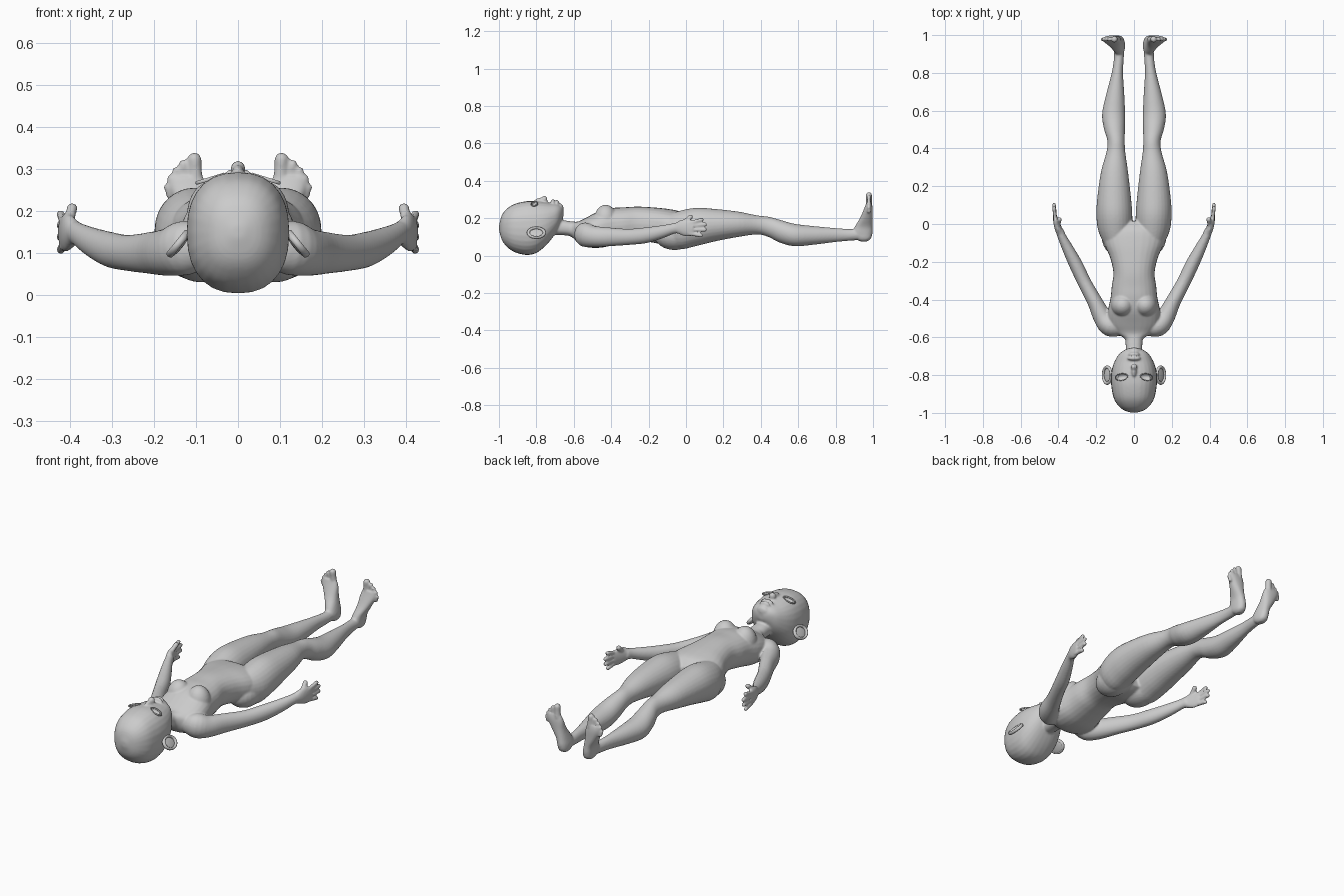
import bpy, bmesh
from math import pi, sin, cos, copysign
from mathutils import Vector, Matrix

if "Cube" in bpy.data.objects:
    bpy.data.objects.remove(bpy.data.objects["Cube"])


def spline(rows, n=4):
    """Catmull-Rom interpolation of section rows."""
    out = []
    for i in range(len(rows) - 1):
        a, b, c, d = (Vector(rows[max(0, min(len(rows) - 1, i + k))]) for k in (-1, 0, 1, 2))
        for j in range(n):
            t = j / n
            out.append(0.5 * (2 * b + (c - a) * t + (2 * a - 5 * b + 4 * c - d) * t * t
                              + (3 * b - a - 3 * c + d) * t ** 3))
    return out + [Vector(rows[-1])]


def loft(bm, rows, ref=(0, 0, 1), axis=None, p=2.0, side=1, n=4, seg=28):
    """Closed tube through rows of (x, y, z, half width, half depth)."""
    pts = spline(rows, n)
    rings = []
    for i, r in enumerate(pts):
        c = Vector(r[:3])
        if axis:
            t = Vector(axis)
        else:
            t = (Vector(pts[min(i + 1, len(pts) - 1)][:3]) - Vector(pts[max(i - 1, 0)][:3])).normalized()
        u = t.cross(Vector(ref)).normalized()
        v = u.cross(t)
        ring = []
        for k in range(seg):
            a = 2 * pi * k / seg
            ca, sa = (copysign(abs(f) ** (2 / p), f) for f in (cos(a), sin(a)))
            q = c + u * r[3] * ca + v * r[4] * sa
            ring.append(bm.verts.new((q.x * side, q.y, q.z)))
        rings.append(ring)
    for a, b in zip(rings, rings[1:]):
        for k in range(seg):
            bm.faces.new((a[k], a[(k + 1) % seg], b[(k + 1) % seg], b[k]))
    bm.faces.new(rings[0])
    bm.faces.new(rings[-1])


def slab(rows):
    """(y, centre x, half width, low z, high z) to loft rows."""
    return [(x, y, (lo + hi) / 2, w, (hi - lo) / 2) for y, x, w, lo, hi in rows]


def blob(bm, c, r, rot=0.0):
    m = Matrix.Translation(c) @ Matrix.Rotation(rot, 4, 'Z') @ Matrix.Diagonal((*r, 1))
    bmesh.ops.create_uvsphere(bm, u_segments=24, v_segments=16, radius=1, matrix=m)


def digit(bm, p, q, r, ref, side):
    """Finger or toe with a rounded tip."""
    p, q = Vector(p), Vector(q)
    d = (q - p).normalized()
    rows = [(p, 1), (p.lerp(q, .5), .95), (q - d * r, 1), (q - d * r * .4, .8), (q, .15)]
    loft(bm, [(*c, r * f, r * f) for c, f in rows], ref=ref, side=side, n=3, seg=14)


def finish(bm, name):
    bmesh.ops.recalc_face_normals(bm, faces=bm.faces)
    me = bpy.data.meshes.new(name)
    bm.to_mesh(me)
    bm.free()
    me.polygons.foreach_set("use_smooth", [True] * len(me.polygons))
    ob = bpy.data.objects.new(name, me)
    bpy.context.collection.objects.link(ob)
    return ob


body = bmesh.new()
Y = (0, 1, 0)

# Head, lying on its back
loft(body, slab([(-.999, 0, .015, .135, .165), (-.985, 0, .055, .085, .215), (-.96, 0, .085, .05, .248),
                 (-.92, 0, .108, .02, .275), (-.86, 0, .12, .004, .29), (-.81, 0, .122, .01, .292),
                 (-.77, 0, .117, .035, .288), (-.73, 0, .104, .075, .282), (-.69, 0, .08, .13, .277),
                 (-.667, 0, .05, .18, .265), (-.655, 0, .02, .21, .245)]), axis=Y, p=2.35)
# Nose, lips and chin
blob(body, (0, -.775, .292), (.014, .035, .018))
blob(body, (0, -.757, .3), (.018, .016, .02))
blob(body, (0, -.711, .284), (.036, .012, .018))
blob(body, (0, -.69, .28), (.03, .012, .018))
blob(body, (0, -.672, .25), (.035, .018, .028))

# Neck and torso
loft(body, slab([(-.74, 0, .045, .11, .2), (-.64, 0, .044, .108, .187), (-.605, 0, .052, .095, .182),
                 (-.575, 0, .1, .065, .183), (-.53, 0, .135, .045, .205), (-.46, 0, .138, .042, .24),
                 (-.39, 0, .124, .055, .255), (-.33, 0, .118, .068, .258), (-.26, 0, .109, .078, .262),
                 (-.18, 0, .126, .07, .258), (-.1, 0, .158, .055, .25), (-.03, 0, .165, .06, .235),
                 (.015, 0, .12, .08, .2)]), axis=Y, p=2.3)

for s in (-1, 1):
    # Chest and seat
    blob(body, (s * .06, -.43, .19), (.062, .062, .082))
    blob(body, (s * .088, -.06, .11), (.085, .11, .08))
    # Leg
    loft(body, slab([(-.13, .09, .055, .08, .21), (-.04, .1, .088, .035, .238), (.05, .104, .095, .05, .255),
                     (.15, .105, .088, .075, .25), (.28, .103, .071, .1, .235), (.38, .096, .05, .113, .215),
                     (.44, .095, .046, .1, .208), (.5, .103, .055, .07, .192), (.58, .108, .061, .05, .17),
                     (.68, .1, .049, .058, .158), (.8, .088, .03, .073, .147), (.88, .08, .026, .08, .142),
                     (.95, .078, .027, .085, .145)]), axis=Y, side=s)
    # Foot and toes
    loft(body, [(.075, .95, .076, .014, .018), (.076, .948, .09, .026, .04), (.078, .943, .12, .03, .054),
                (.085, .95, .155, .03, .047), (.102, .964, .2, .037, .034), (.117, .975, .25, .046, .023),
                (.124, .978, .28, .042, .015)], ref=(0, -1, 0), axis=(0, 0, 1), p=2.3, side=s)
    for x, z, dx, length, r in ((.1, .265, .005, .075, .017), (.124, .265, .008, .058, .011),
                                (.14, .255, .01, .05, .01), (.152, .243, .011, .044, .01),
                                (.16, .228, .011, .038, .009)):
        digit(body, (x, .98, z), (x + dx, .977, z + length), r, (0, -1, 0), s)
    # Arm
    loft(body, [(.07, -.545, .115, .045, .05), (.125, -.54, .112, .056, .065), (.165, -.495, .102, .05, .057),
                (.208, -.41, .1, .04, .05), (.262, -.31, .1, .036, .043), (.305, -.22, .108, .036, .042),
                (.348, -.135, .126, .03, .035), (.38, -.07, .144, .023, .028),
                (.393, -.035, .15, .021, .03)], side=s)
    # Palm, fingers and thumb
    loft(body, [(.388, -.055, .147, .02, .026), (.402, -.02, .15, .019, .042), (.411, .01, .148, .016, .045),
                (.418, .04, .146, .012, .04)], side=s)
    for z, y, tz in ((.175, .095, .195), (.157, .113, .168), (.138, .112, .138), (.117, .092, .106)):
        digit(body, (.416, .02, z), (.424, y, tz), .0105, (0, 0, 1), s)
    digit(body, (.403, -.02, .17), (.394, .035, .215), .013, (1, 0, 0), s)

body = finish(body, "body")
mod = body.modifiers.new("blend", 'REMESH')
mod.mode = 'VOXEL'
mod.voxel_size = .0055
mod.use_smooth_shade = True
mod = body.modifiers.new("soften", 'SMOOTH')
mod.factor = .5
mod.iterations = 4

# Hollow eye sockets
cut = bmesh.new()
for s in (-1, 1):
    blob(cut, (s * .066, -.81, .279), (.033, .018, .02), -s * .12)
cut = finish(cut, "eye_cutter")
cut.hide_render = True
cut.hide_viewport = True
mod = body.modifiers.new("eyes", 'BOOLEAN')
mod.operation = 'DIFFERENCE'
mod.solver = 'MANIFOLD'
mod.object = cut


def rim(name, loc, rot, scale, minor):
    """Mirrored oval ring."""
    bpy.ops.mesh.primitive_torus_add(major_segments=36, minor_segments=10, major_radius=1, minor_radius=minor)
    ob = bpy.context.object
    ob.name = name
    m = Matrix.Translation(loc) @ Matrix.Rotation(rot[1], 4, 'Y') @ Matrix.Rotation(rot[0], 4, 'Z')
    ob.data.transform(m @ Matrix.Diagonal((*scale, 1)))
    bpy.ops.object.shade_smooth()
    ob.modifiers.new("pair", 'MIRROR')
    return ob


# Eyelids and ears
rim("eyelids", (.066, -.81, .277), (-.12, .3), (.034, .018, .045), .1)
rim("ear_rims", (.142, -.8, .122), (0, .89), (.033, .043, .045), .2)
ear = bmesh.new()
blob(ear, (0, 0, 0), (.034, .044, .007))
bmesh.ops.transform(ear, verts=ear.verts, matrix=Matrix.Translation((.138, -.8, .118)) @ Matrix.Rotation(.89, 4, 'Y'))
finish(ear, "ear_bowls").modifiers.new("pair", 'MIRROR')
